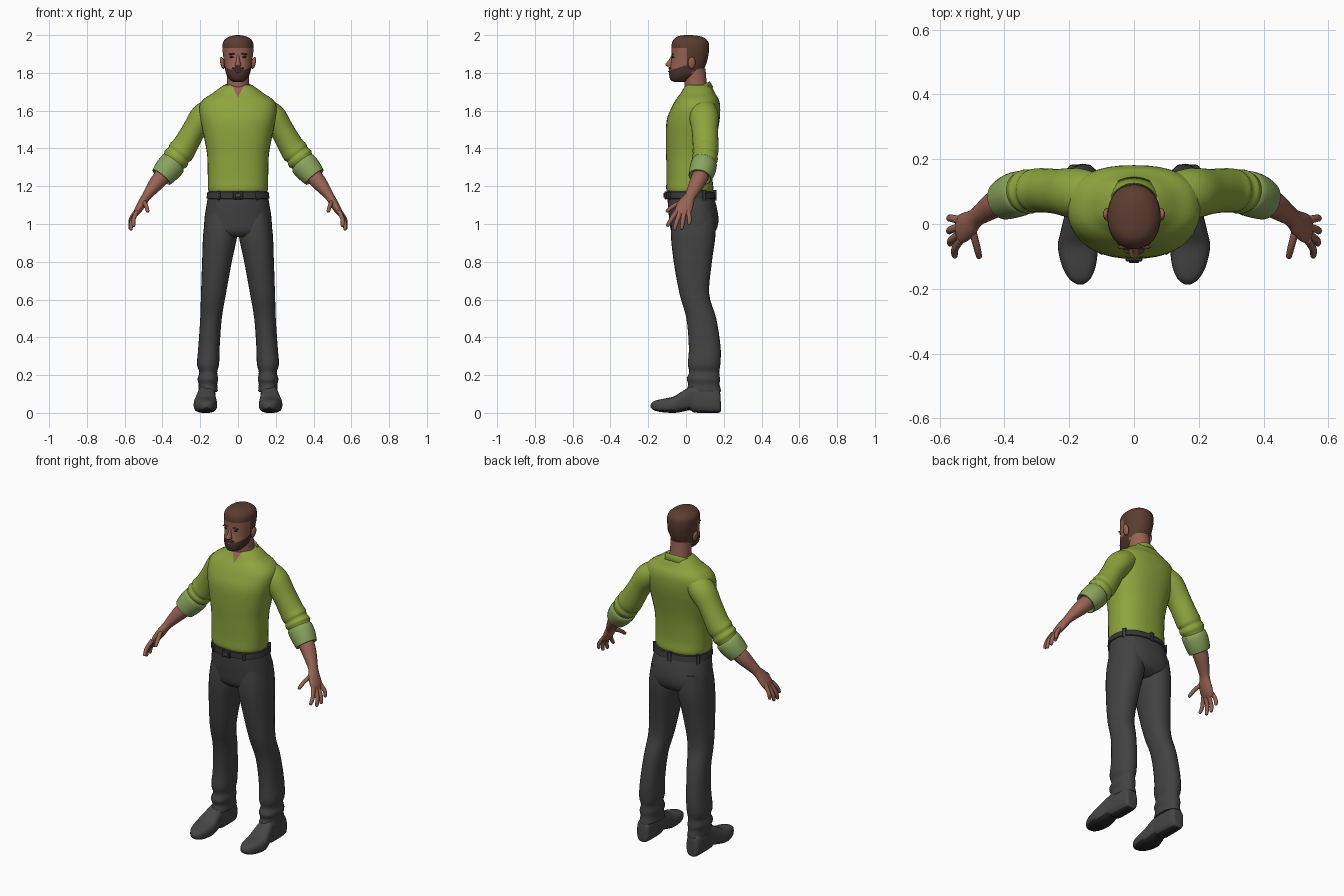
import bpy, bmesh, math
from mathutils import Vector, Matrix

old = bpy.data.objects.get("Cube")
if old:
    bpy.data.objects.remove(old, do_unlink=True)


def material(name, rgb):
    m = bpy.data.materials.new(name)
    m.use_nodes = True
    m.diffuse_color = (*rgb, 1)
    m.node_tree.nodes["Principled BSDF"].inputs["Base Color"].default_value = (*rgb, 1)
    return m


SHIRT = material("green shirt", (.27, .37, .048))
CUFF = material("pale green cuff", (.25, .37, .11))
TROUSER = material("charcoal cloth", (.055, .055, .056))
SHOE = material("shoe leather", (.062, .062, .062))
SOLE = material("dark sole", (.02, .02, .02))
BELT = material("belt leather", (.04, .04, .043))
SKIN = material("skin", (.31, .125, .088))
HAIR = material("brown hair", (.105, .046, .03))
BEARD = material("dark beard", (.075, .033, .023))
EYE = material("dark eye", (.035, .02, .017))


def finish(name, bm, mats, rule=None, angle=40):
    bmesh.ops.recalc_face_normals(bm, faces=bm.faces)
    bm.normal_update()
    for f in bm.faces:
        f.smooth = True
        if rule:
            f.material_index = rule(f.calc_center_median(), f.normal)
    me = bpy.data.meshes.new(name)
    bm.to_mesh(me)
    bm.free()
    me.set_sharp_from_angle(angle=math.radians(angle))
    for m in mats:
        me.materials.append(m)
    ob = bpy.data.objects.new(name, me)
    bpy.context.collection.objects.link(ob)
    return ob


def spline(keys, steps):
    """Smooth curve through tuples of any length."""
    out = []
    for i in range(len(keys) - 1):
        quad = keys[max(i - 1, 0)], keys[i], keys[i + 1], keys[min(i + 2, len(keys) - 1)]
        for k in range(steps):
            t = k / steps
            out.append([.5 * (2 * b + (c - a) * t + (2 * a - 5 * b + 4 * c - d) * t * t
                              + (3 * b - a - 3 * c + d) * t ** 3) for a, b, c, d in zip(*quad)])
    return out + [list(keys[-1])]


def oval(a, e):
    c, s = math.cos(a), math.sin(a)
    return (math.copysign(abs(c) ** (2 / e), c), math.copysign(abs(s) ** (2 / e), s))


def loft(name, keys, mats, side=1, ref=(0, 1, 0), axis=None, e=2, n=28, steps=4, cuts=(), rule=None):
    """Skin oval rings given as (x, y, z, half width, half depth)."""
    rows = spline(keys, steps)
    bm = bmesh.new()
    rings = []
    for i, (x, y, z, ru, rv) in enumerate(rows):
        a, b = rows[max(i - 1, 0)], rows[min(i + 1, len(rows) - 1)]
        t = Vector(axis) if axis else (Vector(b[:3]) - Vector(a[:3])).normalized()
        u = Vector(ref).cross(t).normalized()
        v = t.cross(u)
        ring = []
        for k in range(n):
            cu, cv = oval(math.tau * k / n, e)
            p = Vector((x, y, z)) + u * ru * cu + v * rv * cv
            ring.append(bm.verts.new((p.x * side, p.y, p.z)))
        rings.append(ring)
    for r0, r1 in zip(rings, rings[1:]):
        for k in range(n):
            bm.faces.new((r0[k], r0[k - 1], r1[k - 1], r1[k]))
    bm.faces.new(rings[0])
    bm.faces.new(rings[-1])
    for co, no in cuts:
        bmesh.ops.bisect_plane(bm, geom=bm.verts[:] + bm.edges[:] + bm.faces[:], plane_co=co, plane_no=no)
    return finish(name, bm, mats, rule)


def stack(name, keys, mats, **kw):
    """Level rings given as (z, x min, x max, front y, back y)."""
    rows = [((a + b) / 2, (f + k) / 2, z, (b - a) / 2, (k - f) / 2) for z, a, b, f, k in keys]
    return loft(name, rows, mats, axis=(0, 0, 1), **kw)


def centred(keys):
    return [(z, -w, w, f, b) for z, w, f, b in keys]


def blob(name, co, size, mat, turn=0):
    bm = bmesh.new()
    bmesh.ops.create_uvsphere(bm, u_segments=16, v_segments=10, radius=1)
    bm.transform(Matrix.Translation(co) @ Matrix.Rotation(turn, 4, 'Y') @ Matrix.Diagonal((*size, 1)))
    return finish(name, bm, [mat])


def box(name, co, size, mat, turn=0):
    bm = bmesh.new()
    bmesh.ops.create_cube(bm, size=1)
    bm.transform(Matrix.Translation(co) @ Matrix.Rotation(turn, 4, 'Z') @ Matrix.Diagonal((*size, 1)))
    bmesh.ops.bevel(bm, geom=bm.edges[:], offset=.003, segments=1, affect='EDGES')
    return finish(name, bm, [mat])


# Shirt body with an open V at the throat
stack("shirt_body", centred([
    (1.172, .155, -.10, .14), (1.19, .159, -.105, .145), (1.25, .16, -.103, .14), (1.36, .163, -.105, .146),
    (1.45, .178, -.107, .16), (1.55, .198, -.102, .178), (1.62, .205, -.075, .181), (1.66, .183, -.053, .173),
    (1.69, .138, -.03, .155), (1.72, .098, -.012, .14), (1.735, .075, 0, .125)]),
    [SHIRT, SKIN], e=2.4, n=40,
    cuts=[((0, 0, 1.67), (s, 0, -.5)) for s in (1, -1)],
    rule=lambda c, n: int(c.y < .03 and abs(c.x) < .5 * (c.z - 1.67)))

# Folded collar with two points
bm = bmesh.new()
rows = []
for i in range(33):
    w = i / 16 - 1
    top, low = w * 2.8, w * 2.45
    tip = max(0, abs(w) - .65) / .35
    zt = 1.722 + .033 * math.cos(top)
    rows.append([bm.verts.new(p) for p in (
        (.07 * math.sin(top), .052 + .066 * math.cos(top), zt - .012),
        (.078 * math.sin(top), .052 + .074 * math.cos(top), zt),
        (.102 * math.sin(low), .055 + .09 * math.cos(low) - .028 * tip, zt - .03 - .012 * tip))])
for a, b in zip(rows, rows[1:]):
    for k in (0, 1):
        bm.faces.new((a[k], a[k + 1], b[k + 1], b[k]))
collar = finish("collar", bm, [SHIRT], angle=50)
collar.modifiers.new("thickness", 'SOLIDIFY').thickness = .009

# Trouser seat and belt
stack("trouser_seat", centred([
    (1.17, .154, -.098, .138), (1.10, .167, -.096, .16), (1.02, .178, -.088, .172),
    (.96, .172, -.078, .155), (.93, .1, -.05, .11)]), [TROUSER], e=2.3, n=40)
stack("belt", centred([(1.133, .158, -.1, .15), (1.136, .167, -.107, .156), (1.169, .162, -.108, .15),
                       (1.172, .154, -.1, .14)]), [BELT], e=2.3, n=40, steps=1)
box("belt_buckle", (0, -.108, 1.152), (.052, .014, .042), BELT)
box("buckle_plate", (0, -.116, 1.152), (.032, .008, .024), SHOE)
for i, deg in enumerate((30, 90, 150, 235, 305)):
    cu, cv = oval(math.radians(deg), 2.3)
    box(f"belt_loop_{i + 1}", (.164 * cu, .022 + .13 * cv, 1.152), (.016, .012, .048), TROUSER,
        math.atan2(cv, cu) + math.pi / 2)

for s, tag in ((1, "left"), (-1, "right")):
    # Trouser leg with gathered hem
    stack(tag + "_trouser_leg", [
        (1.06, .012, .168, -.07, .15), (.95, .003, .184, -.08, .157), (.8, .033, .19, -.065, .137),
        (.63, .064, .196, -.034, .123), (.5, .086, .2, .002, .16), (.35, .097, .21, .015, .183),
        (.26, .1, .217, .01, .182), (.215, .11, .205, .017, .176), (.18, .105, .214, .004, .18),
        (.15, .11, .208, .012, .178), (.115, .107, .21, 0, .186), (.113, .115, .2, .01, .178)],
        [TROUSER], side=s, e=2.2)

    # Shoe, lofted from heel to toe
    shoe = [(.184, .165, .01, .06, .02), (.17, .165, 0, .13, .04), (.08, .165, 0, .15, .046),
            (.04, .166, .003, .148, .046), (.02, .168, .014, .138, .048), (-.03, .171, .004, .108, .057),
            (-.07, .173, 0, .085, .062), (-.13, .17, .004, .073, .052), (-.17, .167, .014, .062, .032),
            (-.187, .166, .03, .045, .008)]
    loft(tag + "_shoe", [(x, y, (a + b) / 2, w, (b - a) / 2) for y, x, a, b, w in shoe], [SHOE, SOLE],
         side=s, ref=(0, 0, 1), axis=(0, -1, 0), e=2.8,
         rule=lambda c, n: int(n.z < -.6 and c.z < .03))

    # Sleeve with folds above the rolled cuff
    loft(tag + "_sleeve", [
        (.12, .088, 1.61, .06, .07), (.18, .095, 1.57, .072, .078), (.233, .1, 1.497, .063, .07),
        (.28, .104, 1.415, .067, .068), (.303, .103, 1.382, .072, .068), (.315, .102, 1.366, .066, .064),
        (.328, .1, 1.348, .073, .069), (.342, .097, 1.33, .064, .063), (.355, .093, 1.313, .066, .065)],
        [SHIRT], side=s)
    loft(tag + "_cuff", [
        (.338, .098, 1.328, .058, .058), (.343, .097, 1.322, .071, .068), (.372, .088, 1.288, .071, .069),
        (.4, .076, 1.254, .063, .063), (.406, .073, 1.247, .058, .058), (.4, .076, 1.254, .045, .045)],
        [CUFF], side=s, axis=(.63, -.22, -.75), steps=2)

    # Forearm, palm, fingers and thumb
    loft(tag + "_forearm", [
        (.37, .09, 1.287, .043, .043), (.42, .066, 1.23, .042, .043), (.46, .04, 1.18, .032, .035),
        (.487, .02, 1.143, .024, .03), (.508, 0, 1.108, .023, .041), (.53, -.014, 1.072, .019, .045),
        (.542, -.022, 1.05, .011, .038)], [SKIN], side=s)
    fingers = {"index": ((.536, -.05, 1.066), (.553, -.078, 1.025), (.553, -.098, .992)),
               "middle": ((.54, -.032, 1.058), (.564, -.05, 1.01), (.567, -.061, .972)),
               "ring": ((.54, -.01, 1.058), (.566, -.018, 1.01), (.57, -.023, .975)),
               "little": ((.537, .012, 1.07), (.565, .018, 1.03), (.57, .017, 1.0)),
               "thumb": ((.5, -.015, 1.12), (.486, -.066, 1.095), (.478, -.1, 1.068))}
    for finger, (a, b, c) in fingers.items():
        end = Vector(c) + (Vector(c) - Vector(b)).normalized() * .006
        loft(f"{tag}_{finger}", [(*a, .013, .012), (*b, .0115, .011), (*c, .009, .009), (*end, .002, .002)],
             [SKIN], side=s, ref=(1, 0, 0), n=12)

    # Ear, eye and brow
    blob(tag + "_ear", (s * .083, .03, 1.853), (.011, .02, .033), SKIN, s * .2)
    blob(tag + "_eye", (s * .031, -.068, 1.884), (.014, .006, .005), EYE)
    blob(tag + "_brow", (s * .032, -.071, 1.9), (.02, .007, .004), HAIR, s * .1)

# Neck
loft("neck", [(0, .06, 1.67, .068, .068), (0, .052, 1.73, .06, .06), (0, .045, 1.82, .058, .058)], [SKIN])


# Head with cut hairline, sideburns and beard
def head_colour(c, n):
    if c.z < 1.84 + .3 * c.y and c.y < .03:
        return 2
    return int(c.z > 1.932 or (c.y > .005 and c.z > 1.84) or (c.y > .03 and c.z > 1.808))


stack("head", centred([
    (1.752, .025, -.062, 0), (1.763, .042, -.082, .03), (1.79, .061, -.089, .075), (1.82, .069, -.086, .095),
    (1.85, .073, -.08, .108), (1.88, .077, -.077, .116), (1.91, .081, -.076, .121), (1.94, .082, -.077, .122),
    (1.967, .077, -.071, .117), (1.988, .055, -.053, .092), (1.997, .028, -.03, .06), (2.0, .005, 0, .025)]),
    [SKIN, HAIR, BEARD], e=2.15, n=40,
    cuts=[((0, 0, 1.84), (0, -.3, 1)), ((0, .03, 0), (0, 1, 0)), ((0, .005, 0), (0, 1, 0)),
          ((0, 0, 1.932), (0, 0, 1)), ((0, 0, 1.808), (0, 0, 1))],
    rule=head_colour)
stack("nose", centred([(1.895, .007, -.077, -.06), (1.87, .009, -.09, -.06), (1.847, .015, -.109, -.06),
                       (1.837, .015, -.104, -.06), (1.833, .008, -.09, -.06)]), [SKIN], n=16)
blob("moustache", (0, -.084, 1.824), (.032, .009, .007), BEARD)
blob("lips", (0, -.089, 1.808), (.017, .006, .005), SKIN)
